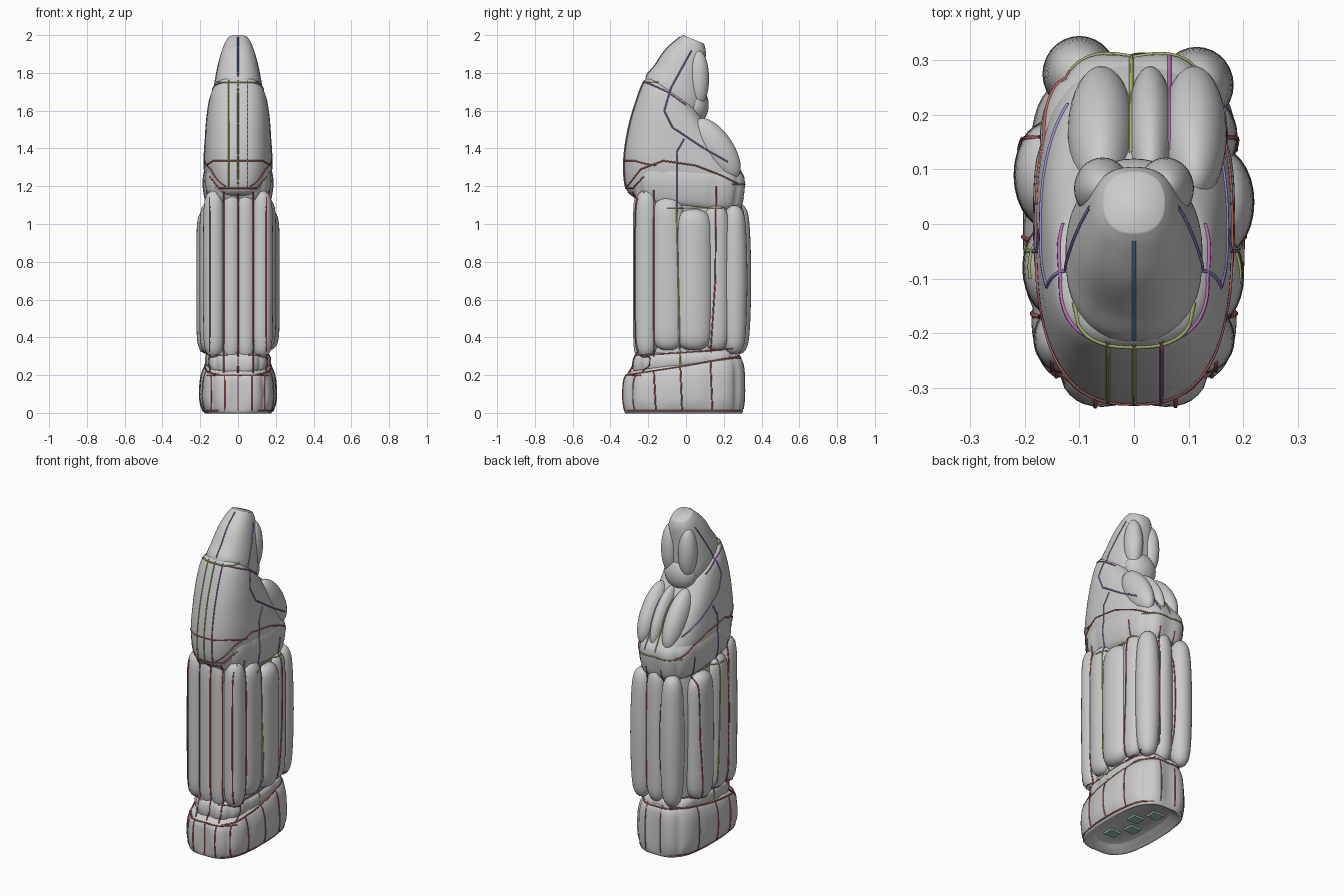
import bpy, bmesh, math
from math import sin, cos, pi
from mathutils import Vector
from mathutils.bvhtree import BVHTree

if "Cube" in bpy.data.objects:
    bpy.data.objects.remove(bpy.data.objects["Cube"])

N = 80
shells = []


def material(name, rgb):
    m = bpy.data.materials.new(name)
    m.diffuse_color = (*rgb, 1)
    m.use_nodes = True
    m.node_tree.nodes["Principled BSDF"].inputs["Base Color"].default_value = m.diffuse_color
    return m


RED = material("red", (0.5, 0.12, 0.12))
GREEN = material("green", (0.38, 0.48, 0.14))
PURPLE = material("purple", (0.45, 0.15, 0.45))
VIOLET = material("violet", (0.3, 0.25, 0.6))
BLUE = material("blue", (0.13, 0.23, 0.42))
TEAL = material("teal", (0.3, 0.55, 0.5))


def power(v, e):
    return math.copysign(abs(v) ** e, v)


def finish(name, bm):
    bmesh.ops.recalc_face_normals(bm, faces=bm.faces)
    me = bpy.data.meshes.new(name)
    bm.to_mesh(me)
    bm.free()
    for p in me.polygons:
        p.use_smooth = True
    ob = bpy.data.objects.new(name, me)
    bpy.context.collection.objects.link(ob)
    shells.append(ob)
    return ob


def skin(bm, rings):
    for a, b in zip(rings, rings[1:]):
        n = len(a)
        for i in range(n):
            bm.faces.new((a[i], a[(i + 1) % n], b[(i + 1) % n], b[i]))
    bm.faces.new(rings[0][::-1])
    bm.faces.new(rings[-1])


def spline(sections, steps=5):
    """Catmull-Rom blend between section tuples."""
    out = []
    last = len(sections) - 1
    for i in range(last):
        a, b, c, d = (sections[max(0, min(last, i + k))] for k in (-1, 0, 1, 2))
        for s in range(steps):
            t = s / steps
            out.append([0.5 * (2 * q + (r - p) * t + (2 * p - 5 * q + 4 * r - w) * t * t
                               + (3 * q - p - 3 * r + w) * t ** 3)
                        for p, q, r, w in zip(a, b, c, d)])
    return out + [list(sections[-1])]


def loft(name, sections, e=0.68, lobes=10):
    """Section: front z, back z, front y, back y, half width, lobe depth."""
    bm = bmesh.new()
    rings = []
    for zf, zb, y0, y1, hx, amp in spline(sections):
        ring = []
        for i in range(N):
            t = 2 * pi * i / N
            f = 1 - amp * (1 - abs(sin(lobes * (t + pi / 2) / 2)) ** 0.6)
            s = power(sin(t), e) * f
            ring.append(bm.verts.new((hx * power(cos(t), e) * f, (y0 + y1) / 2 + (y1 - y0) / 2 * s,
                                      zf + (zb - zf) * (s + 1) / 2)))
        rings.append(ring)
    skin(bm, rings)
    return finish(name, bm)


def column(name, x, y, rx, ry, z0, z1, belly=0.0):
    """Upright padded roll with rounded ends."""
    bm = bmesh.new()
    rings = []
    for k in range(1, 32):
        u = -cos(pi * k / 32)
        r = (1 - abs(u) ** 12) ** 0.5
        w = r * (1 - belly * u * u)
        rings.append([bm.verts.new((x + rx * w * cos(a), y + ry * w * sin(a), (z0 + z1) / 2 + (z1 - z0) / 2 * u))
                      for a in (2 * pi * i / 28 for i in range(28))])
    skin(bm, rings)
    return finish(name, bm)


def pad(name, loc, radii, tilt=0.0):
    """Stretched ball, tilted about x."""
    bm = bmesh.new()
    bmesh.ops.create_uvsphere(bm, u_segments=32, v_segments=20, radius=1)
    ct, st = cos(tilt), sin(tilt)
    for v in bm.verts:
        x, y, z = (c * r for c, r in zip(v.co, radii))
        v.co = Vector(loc) + Vector((x, y * ct - z * st, y * st + z * ct))
    return finish(name, bm)


# Padded foot base with a recessed underside
loft("base", [(0.03, 0.03, -0.26, 0.25, 0.11, 0), (0.008, 0.008, -0.29, 0.28, 0.15, 0),
              (0.0, 0.0, -0.325, 0.30, 0.178, 0.01), (0.06, 0.07, -0.34, 0.315, 0.202, 0.05),
              (0.14, 0.2, -0.34, 0.315, 0.20, 0.05), (0.19, 0.27, -0.33, 0.305, 0.185, 0.03),
              (0.22, 0.30, -0.30, 0.285, 0.165, 0.01)])
loft("ankle_pad", [(0.18, 0.25, -0.27, 0.26, 0.145, 0.03), (0.24, 0.28, -0.29, 0.29, 0.17, 0.05),
                   (0.29, 0.32, -0.285, 0.285, 0.168, 0.05), (0.32, 0.34, -0.26, 0.26, 0.14, 0.02)])

# Body core and the padded columns around it
loft("body_core", [(0.26, 0.3, -0.25, 0.25, 0.15, 0.0), (0.6, 0.6, -0.255, 0.28, 0.165, 0.0),
                   (0.9, 0.9, -0.255, 0.28, 0.165, 0.0), (1.2, 1.15, -0.25, 0.25, 0.15, 0.0)], e=0.75)
COLUMNS = [(-0.10, 0.275, 0.068, 0.07, 0.31, 1.11, 0.22), (0.015, 0.26, 0.06, 0.055, 0.31, 1.12, 0.1),
           (0.115, 0.255, 0.068, 0.07, 0.31, 1.10, 0.22), (-0.155, 0.09, 0.066, 0.1, 0.31, 1.08, 0.05),
           (0.155, 0.04, 0.066, 0.1, 0.33, 1.08, 0.05), (0.14, 0.16, 0.05, 0.07, 0.33, 1.10, 0.05),
           (-0.145, -0.08, 0.06, 0.09, 0.31, 1.12, 0.05), (0.145, -0.095, 0.057, 0.09, 0.33, 1.14, 0.05),
           (-0.125, -0.21, 0.06, 0.065, 0.29, 1.18, 0.05), (0.125, -0.21, 0.06, 0.065, 0.29, 1.18, 0.05),
           (-0.035, -0.235, 0.052, 0.045, 0.28, 1.18, 0.0), (0.04, -0.235, 0.052, 0.045, 0.28, 1.18, 0.0)]
for i, c in enumerate(COLUMNS):
    column(f"body_column_{i + 1}", *c)

# Waist band under the hood
loft("waist_band", [(1.11, 1.06, -0.24, 0.25, 0.14, 0.0), (1.14, 1.09, -0.275, 0.295, 0.17, 0.04),
                    (1.22, 1.18, -0.295, 0.315, 0.185, 0.04), (1.29, 1.25, -0.29, 0.31, 0.178, 0.02),
                    (1.34, 1.30, -0.26, 0.27, 0.15, 0)])

# Shoulder hood
loft("shoulder_hood", [(1.14, 1.16, -0.24, 0.22, 0.12, 0), (1.18, 1.18, -0.315, 0.285, 0.15, 0),
                       (1.33, 1.24, -0.33, 0.305, 0.178, 0), (1.50, 1.36, -0.307, 0.24, 0.174, 0),
                       (1.65, 1.50, -0.265, 0.13, 0.162, 0), (1.76, 1.60, -0.22, 0.06, 0.14, 0),
                       (1.785, 1.63, -0.17, 0.03, 0.10, 0)], e=0.75)

# Long pads on the rear of the shoulders
for name, x, w in (("rear_pad_left", -0.06, 0.062), ("rear_pad_middle", 0.03, 0.045), ("rear_pad_right", 0.11, 0.06)):
    pad(name, (x, 0.165, 1.40), (w, 0.185, 0.085), -0.98)

# Head with cheek and chin pads
loft("head", [(1.66, 1.50, -0.21, 0.03, 0.10, 0), (1.77, 1.60, -0.215, 0.09, 0.125, 0),
              (1.84, 1.70, -0.165, 0.095, 0.117, 0), (1.92, 1.82, -0.11, 0.10, 0.097, 0),
              (1.975, 1.91, -0.05, 0.105, 0.075, 0), (2.0, 1.955, -0.015, 0.095, 0.055, 0)], e=0.85)
for s, side in ((-1, "left"), (1, "right")):
    pad(f"cheek_pad_{side}", (s * 0.058, 0.065, 1.77), (0.052, 0.057, 0.15))
pad("chin_pad", (0, 0.05, 1.63), (0.1, 0.07, 0.1))

# Combined surface used to lay the seams on
verts, faces = [], []
for ob in shells:
    base = len(verts)
    verts += [v.co.copy() for v in ob.data.vertices]
    faces += [[base + i for i in p.vertices] for p in ob.data.polygons]
tree = BVHTree.FromPolygons(verts, faces)


def seam(name, points, direction, mat, r=0.004):
    """Project a 2D line (seen along the direction) onto the surface as a thin cord."""
    d = Vector(direction)
    hits = []
    for a, b in zip(points, points[1:]):
        for k in range(25):
            h, v = (p + (q - p) * k / 24 for p, q in zip(a, b))
            origin = Vector((h, 0, v)) if d.y else Vector((0, h, v))
            hit = tree.ray_cast(origin - d * 2, d)[0]
            if hit:
                hits.append(hit)
    cu = bpy.data.curves.new(name, "CURVE")
    cu.dimensions = "3D"
    cu.bevel_depth, cu.bevel_resolution = r, 1
    sp = cu.splines.new("POLY")
    sp.points.add(len(hits) - 1)
    for p, h in zip(sp.points, hits):
        p.co = (*h, 1)
    cu.materials.append(mat)
    ob = bpy.data.objects.new(name, cu)
    bpy.context.collection.objects.link(ob)


# Seams on both sides
SIDE = [("collar", [(-0.21, 1.75), (-0.1, 1.7), (0.0, 1.63)], PURPLE),
        ("arch", [(-0.31, 1.2), (-0.24, 1.29), (-0.12, 1.335), (0.05, 1.31), (0.18, 1.26), (0.28, 1.21)], RED),
        ("drape", [(0.03, 1.92), (-0.08, 1.72), (-0.115, 1.6), (-0.07, 1.51), (0.08, 1.41), (0.22, 1.33)], VIOLET),
        ("side", [(-0.01, 1.45), (-0.05, 1.38), (-0.05, 1.08)], VIOLET),
        ("waist", [(-0.1, 1.085), (0.2, 1.085)], GREEN),
        ("ankle", [(-0.27, 0.305), (0.0, 0.32), (0.25, 0.34)], RED),
        ("base_top", [(-0.32, 0.2), (0.0, 0.25), (0.28, 0.3)], RED),
        ("body_green", [(-0.05, 1.08), (-0.03, 0.26)], GREEN),
        ("body_red", [(0.16, 1.2), (0.155, 0.7), (0.13, 0.32)], RED),
        ("body_front", [(-0.17, 1.18), (-0.17, 0.3)], RED),
        ("base_front", [(-0.17, 0.22), (-0.16, 0.01)], RED),
        ("base_middle", [(-0.03, 0.25), (-0.02, 0.01)], RED),
        ("base_rear", [(0.13, 0.27), (0.14, 0.01)], RED),
        ("bottom_rim", [(-0.31, 0.012), (0.29, 0.012)], RED)]
for n, pts, m in SIDE:
    for side, s in (("left", 1), ("right", -1)):
        seam(f"{n}_seam_{side}", pts, (s, 0, 0), m)

# Seams on the front and rear
for i, x in enumerate((-0.15, -0.075, 0.0, 0.08, 0.15)):
    seam(f"front_body_seam_{i}", [(x, 1.17), (x, 0.21)], (0, 1, 0), RED)
    seam(f"front_base_seam_{i}", [(x * 0.95, 0.2), (x * 0.95, 0.01)], (0, 1, 0), RED)
for i, x in enumerate((-0.04, 0.06)):
    seam(f"rear_body_seam_{i}", [(x, 1.14), (x, 0.02)], (0, -1, 0), RED)
for i, (x, m) in enumerate(((-0.048, GREEN), (0, GREEN), (0.05, PURPLE))):
    seam(f"front_hood_seam_{i}", [(x, 1.76), (x, 1.19)], (0, 1, 0), m)
FRONT = [("crown", [(0, 1.99), (0, 1.78)], BLUE), ("collar", [(-0.11, 1.75), (0.11, 1.75)], GREEN),
         ("chest", [(-0.17, 1.31), (-0.13, 1.335), (0.13, 1.335), (0.17, 1.31)], RED),
         ("hem", [(-0.15, 1.25), (-0.1, 1.19), (0.1, 1.19), (0.15, 1.25)], RED),
         ("base_top", [(-0.16, 0.2), (0.16, 0.2)], RED)]
for n, pts, m in FRONT:
    seam(f"front_{n}_seam", pts, (0, 1, 0), m)
seam("rear_waist_seam", [(-0.15, 1.21), (0.15, 1.21)], (0, -1, 0), GREEN)
seam("rear_ankle_seam", [(-0.15, 0.29), (0.15, 0.29)], (0, -1, 0), RED)
seam("rear_pad_seam_left", [(-0.005, 1.5), (-0.005, 1.24)], (0, -1, 0), GREEN)
seam("rear_pad_seam_right", [(0.065, 1.5), (0.065, 1.24)], (0, -1, 0), PURPLE)

# Small plates in the underside recess
for i in range(4):
    bpy.ops.mesh.primitive_cube_add(size=1, location=((-1) ** i * 0.03, -0.15 + i * 0.1, 0.025))
    plate = bpy.context.object
    plate.name = f"underside_plate_{i + 1}"
    plate.scale = (0.07, 0.06, 0.012)
    plate.data.materials.append(TEAL)
